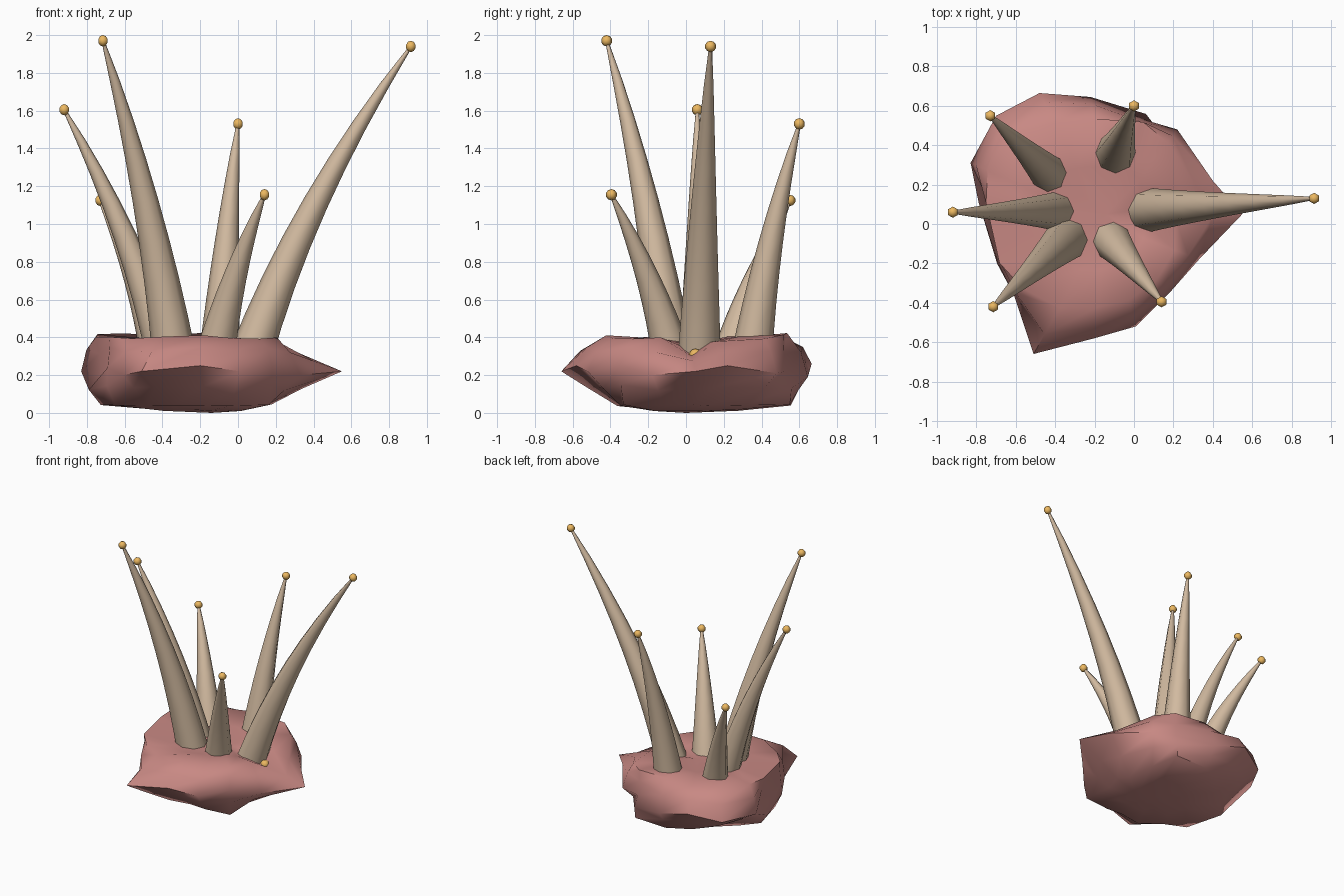
import bpy, bmesh, math, random
from mathutils import Vector

if "Cube" in bpy.data.objects:
    bpy.data.objects.remove(bpy.data.objects["Cube"])

random.seed(4)

def material(name, rgb):
    m = bpy.data.materials.new(name)
    m.diffuse_color = (*rgb, 1)
    m.use_nodes = True
    m.node_tree.nodes["Principled BSDF"].inputs["Base Color"].default_value = m.diffuse_color
    return m

ROCK = material("rock_red", (0.58, 0.25, 0.23))
HORN = material("horn_tan", (0.64, 0.49, 0.35))
GOLD = material("bead_gold", (0.84, 0.48, 0.12))

def loft(name, rings, mat, angle, low=None, high=None):
    """Skin a stack of closed rings; ends are capped by a fan or an n-gon."""
    bm = bmesh.new()
    rows = [[bm.verts.new(p) for p in ring] for ring in rings]
    n = len(rows[0])
    for a, b in zip(rows, rows[1:]):
        for i in range(n):
            j = (i + 1) % n
            bm.faces.new((a[i], a[j], b[j], b[i]))
    for row, centre in ((rows[0], low), (rows[-1], high)):
        if centre is None:
            bm.faces.new(row)
        else:
            c = bm.verts.new(centre)
            for i in range(n):
                bm.faces.new((row[i], row[(i + 1) % n], c))
    bmesh.ops.recalc_face_normals(bm, faces=bm.faces)
    me = bpy.data.meshes.new(name)
    bm.to_mesh(me)
    bm.free()
    me.materials.append(mat)
    ob = bpy.data.objects.new(name, me)
    bpy.context.collection.objects.link(ob)
    smooth(ob, angle)
    return ob

def smooth(ob, angle):
    bpy.ops.object.select_all(action='DESELECT')
    ob.select_set(True)
    bpy.context.view_layer.objects.active = ob
    bpy.ops.object.shade_smooth_by_angle(angle=math.radians(angle))

def bead(name, loc, r=0.03):
    bpy.ops.mesh.primitive_uv_sphere_add(segments=6, ring_count=5, radius=r, location=loc)
    ob = bpy.context.object
    ob.name = name
    ob.data.materials.append(GOLD)
    smooth(ob, 60)

# Lumpy rock: widest outline, then the other levels as fractions of it
outline = [(.55, .05), (.40, .22), (.22, .48), (.05, .53), (-.22, .645), (-.48, .665),
           (-.70, .55), (-.83, .31), (-.72, .10), (-.69, -.20), (-.61, -.36), (-.51, -.66),
           (-.20, -.58), (.01, -.52), (.18, -.35), (.33, -.18)]
mid_z = [.22, .25, .21, .22, .19, .26, .21, .22, .20, .24, .20, .22, .25, .22, .25, .20]
top = [.50, .64, .86, .97, .82, .78, .83, .87, 1.06, .98, .90, .64, .72, .74, .80, .73]
low = [.68, .74, .86, 1.06, .93, .86, .86, .83, 1.13, 1.0, .88, .80, .80, .84, .99, .82]
bottom = [.45, .50, .66, 1.03, .86, .70, .62, .68, 1.02, .93, .72, .54, .58, .66, .95, .60]
top_z = [.31, .37, .40, .42, .42, .41, .42, .41, .41, .41, .40, .40, .41, .40, .395, .395]
CX = -0.14

def rock_ring(fracs, heights, jr=0.0, jz=0.0):
    out = []
    for (x, y), f, z in zip(outline, fracs, heights):
        f += random.uniform(-jr, jr)
        out.append((CX + (x - CX) * f, y * f, z + random.uniform(-jz, jz)))
    return out

N = len(outline)
rings = [
    rock_ring([b * .5 for b in bottom], [.014] * N, 0, .005),
    rock_ring(bottom, [.04] * N, .01, .006),
    rock_ring(low, [.06 + z * .33 for z in mid_z], .01, .008),
    rock_ring([1] * N, mid_z),
    rock_ring([.60 + t * .40 for t in top],
              [(m + z) / 2 + .015 for m, z in zip(mid_z, top_z)], .02, .01),
    rock_ring(top, top_z, .01, .008),
    rock_ring([t * .55 for t in top], [z * .6 + .15 for z in top_z], 0, .012),
]
loft("rock_base", rings, ROCK, 55, (CX, 0, 0), (CX, 0.05, .37))

# Curved horns: base x, y, base radius, tip x, y, z
horns = [(-.335, -.070, .117, -.715, -.42, 1.97),
         (.060, .070, .115, .915, .13, 1.94),
         (-.380, .065, .103, -.92, .06, 1.605),
         (-.100, .345, .110, 0, .60, 1.53),
         (-.125, -.070, .107, .14, -.395, 1.155),
         (-.410, .235, .105, -.73, .55, 1.125)]
BASE_Z, STEPS, SIDES = 0.28, 8, 8
for k, (bx, by, r, tx, ty, tz) in enumerate(horns, 1):
    a, c = Vector((bx, by, BASE_Z)), Vector((tx, ty, tz))
    b = a.lerp(c, 0.32)
    b.z = (a.z + c.z) / 2
    rings = []
    for s in range(STEPS + 1):
        t = s / STEPS
        p = a * (1 - t) ** 2 + b * 2 * t * (1 - t) + c * t * t
        d = ((b - a) * (1 - t) + (c - b) * t).normalized()
        u = Vector((0, 1, 0)).cross(d).normalized()
        v = d.cross(u)
        w = r * (1 - t) ** .88 + 0.008 * t
        rings.append([p + (u * math.cos(q) + v * math.sin(q)) * w
                      for q in (2 * math.pi * i / SIDES for i in range(SIDES))])
    loft(f"horn_{k}", rings, HORN, 50)
    bead(f"tip_bead_{k}", c)

# Loose bead half sunk in the rock
bead("sunken_bead", (.20, .05, .305), .035)
